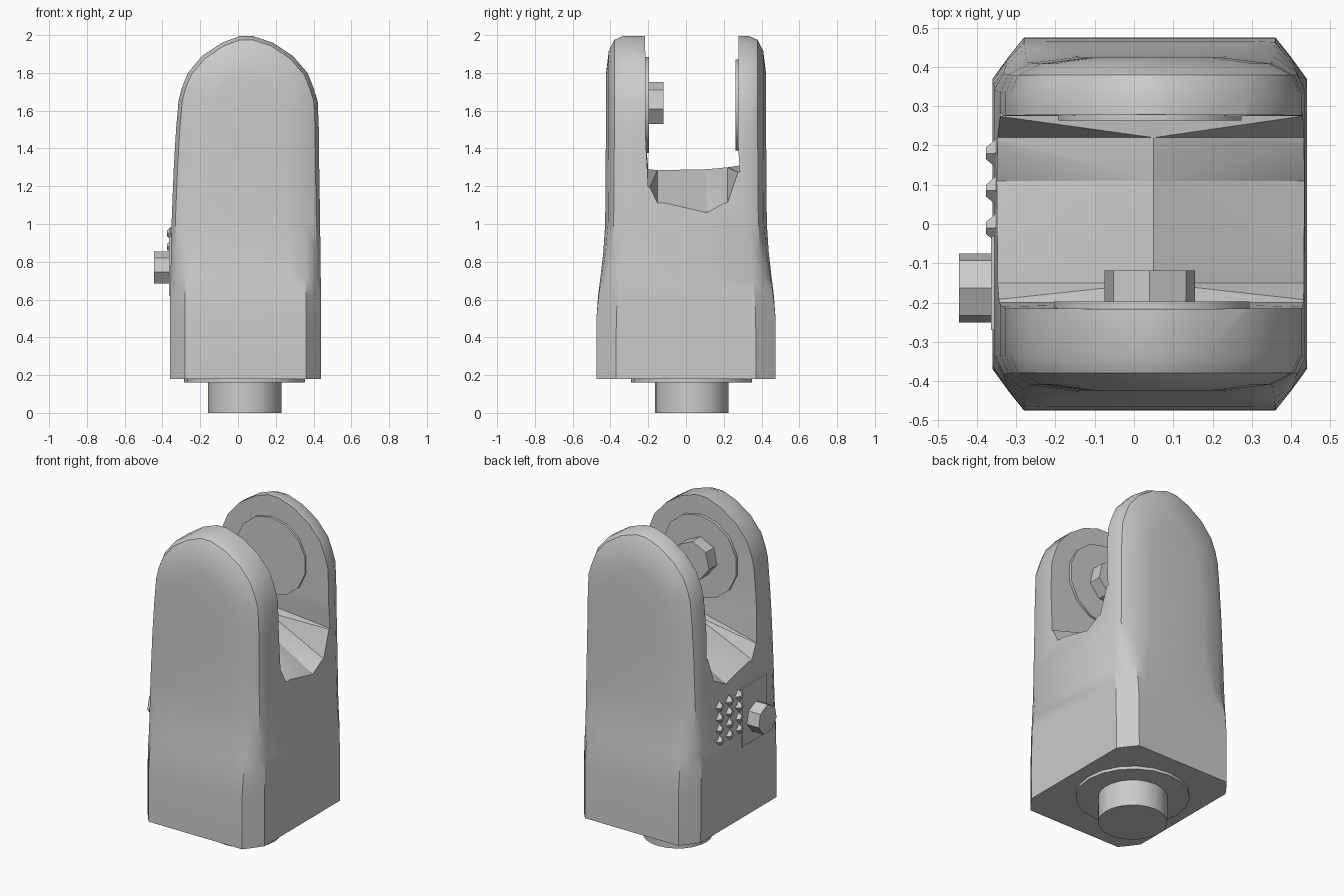
import bpy, bmesh, math
from mathutils import Vector, Matrix

old = bpy.data.objects.get("Cube")
if old:
    bpy.data.objects.remove(old, do_unlink=True)

grey = bpy.data.materials.new("plain grey")
grey.use_nodes = True
grey.diffuse_color = (0.6, 0.6, 0.6, 1)
grey.node_tree.nodes["Principled BSDF"].inputs["Base Color"].default_value = (0.6, 0.6, 0.6, 1)

CX = 0.04


def finish(bm, name, smooth=None):
    bmesh.ops.recalc_face_normals(bm, faces=bm.faces)
    mesh = bpy.data.meshes.new(name)
    bm.to_mesh(mesh)
    bm.free()
    mesh.materials.append(grey)
    ob = bpy.data.objects.new(name, mesh)
    bpy.context.scene.collection.objects.link(ob)
    if smooth:
        shade(ob, smooth)
    return ob


def shade(ob, angle):
    bpy.ops.object.select_all(action='DESELECT')
    ob.select_set(True)
    bpy.context.view_layer.objects.active = ob
    bpy.ops.object.shade_smooth_by_angle(angle=math.radians(angle))


def cylinder(name, start, end, radius, sides, smooth=None, tip=None):
    start, end = Vector(start), Vector(end)
    axis = end - start
    turn = axis.to_track_quat('Z', 'Y').to_matrix().to_4x4()
    bm = bmesh.new()
    bmesh.ops.create_cone(bm, cap_ends=True, segments=sides, radius1=radius,
                          radius2=radius if tip is None else tip, depth=axis.length,
                          matrix=Matrix.Translation((start + end) / 2) @ turn)
    return finish(bm, name, smooth)


def interp(table, z):
    for (z0, v0), (z1, v1) in zip(table, table[1:]):
        if z <= z1:
            return v0 + (v1 - v0) * max(0, (z - z0) / (z1 - z0))
    return table[-1][1]


# Body: arched outline swept front to back, with bevelled rims
outline = [(0.18, -0.36, 0.44), (0.5, -0.36, 0.44), (0.62, -0.36, 0.44),
           (0.72, -0.357, 0.438), (0.85, -0.355, 0.436), (1.0, -0.352, 0.435),
           (1.3, -0.34, 0.43), (1.5, -0.328, 0.428), (1.65, -0.315, 0.422),
           (1.72, -0.298, 0.4), (1.8, -0.265, 0.368), (1.89, -0.19, 0.29),
           (1.96, -0.085, 0.185), (1.995, 0.01, 0.08)]
depth = [(0.18, 0.475), (0.55, 0.474), (0.68, 0.458), (0.82, 0.44), (1.0, 0.428), (1.5, 0.424), (2, 0.424)]
low_rim = [(0, 0.105), (0.04, 0.05), (0.08, 0), (0.12, 0)]
high_rim = [(0, 0.09), (0.02, 0.045), (0.08, 0.015), (0.2, 0)]


def rim_point(x, z, layer, side):
    t = interp([(0.55, 0), (0.95, 1)], z)
    inset, back = (a + (b - a) * t for a, b in zip(low_rim[layer], high_rim[layer]))
    inward = (Vector((CX, min(z, 1.6))) - Vector((x, z))).normalized() * inset
    return (x + inward.x, side * (interp(depth, z) - back), z + inward.y)


bm = bmesh.new()
path = [(xl, z) for z, xl, xr in outline] + [(xr, z) for z, xl, xr in reversed(outline)]
stack = [(k, -1) for k in (3, 2, 1, 0)] + [(k, 1) for k in (0, 1, 2, 3)]
layers = [[bm.verts.new(rim_point(x, z, k, s)) for x, z in path] for k, s in stack]
n = len(path)
for a, b in zip(layers, layers[1:]):
    for i in range(n - 1):
        bm.faces.new((a[i], a[i + 1], b[i + 1], b[i]))
for cap in (layers[0], layers[-1]):
    for i in range(n // 2 - 1):
        bm.faces.new((cap[i], cap[i + 1], cap[n - 2 - i], cap[n - 1 - i]))
bm.faces.new([l[0] for l in layers] + [l[-1] for l in reversed(layers)])
body = finish(bm, "fork_body")

# Slot between the cheeks: floor rises to a ridge in the middle
slot = [(-0.218, 2.3, 2.3), (-0.213, 1.45, 1.42), (-0.2, 1.29, 1.18), (-0.15, 1.285, 1.08),
        (0.11, 1.29, 1.02), (0.22, 1.3, 1.08), (0.285, 1.31, 1.27), (0.275, 1.45, 1.42), (0.28, 2.3, 2.3)]
bm = bmesh.new()
rings = []
for x, end in ((CX - 0.46, True), (0.05, False), (CX + 0.46, True)):
    rings.append([bm.verts.new((x, y, ze if end else zm)) for y, zm, ze in slot])
for a, b in zip(rings, rings[1:]):
    for i in range(len(slot)):
        j = (i + 1) % len(slot)
        bm.faces.new((a[i], a[j], b[j], b[i]))
bm.faces.new(rings[0])
bm.faces.new(rings[-1])
bmesh.ops.triangulate(bm, faces=bm.faces)
cutter = finish(bm, "slot_cutter")
cutter.hide_render = True
cutter.hide_viewport = True
cut = body.modifiers.new("slot", 'BOOLEAN')
cut.operation = 'DIFFERENCE'
cut.solver = 'EXACT'
cut.object = cutter
bpy.context.view_layer.objects.active = body
bpy.ops.object.modifier_apply(modifier=cut.name)
bpy.data.objects.remove(cutter, do_unlink=True)
shade(body, 32)

# Axle seats and stub on the inner cheek faces
cylinder("front_axle_seat", (0.045, -0.24, 1.63), (0.045, -0.197, 1.63), 0.255, 14, 30)
cylinder("rear_axle_seat", (0.04, 0.3, 1.63), (0.04, 0.263, 1.63), 0.24, 14, 30)
cylinder("axle_stub", (CX, -0.21, 1.635), (CX, -0.118, 1.635), 0.118, 7)

# Mounting collar and peg underneath
cylinder("base_collar", (0.035, 0.03, 0.2), (0.035, 0.03, 0.162), 0.32, 20, 30)
cylinder("base_peg", (0.035, 0.03, 0.2), (0.035, 0.03, 0), 0.195, 24, 30)

# Side knob with its thin plate and grip studs
cylinder("side_knob", (-0.34, -0.163, 0.765), (-0.445, -0.163, 0.765), 0.09, 7)
bm = bmesh.new()
bmesh.ops.create_cube(bm, size=1, matrix=Matrix.Translation((-0.36, -0.15, 0.8))
                      @ Matrix.Diagonal((0.009, 0.24, 0.36, 1)))
finish(bm, "knob_plate")
for y in (-0.01, 0.085, 0.18):
    for row in range(4):
        z = 0.74 + 0.07 * row
        cylinder("grip_stud", (-0.35, y, z), (-0.377, y, z), 0.038, 4, tip=0.015)
